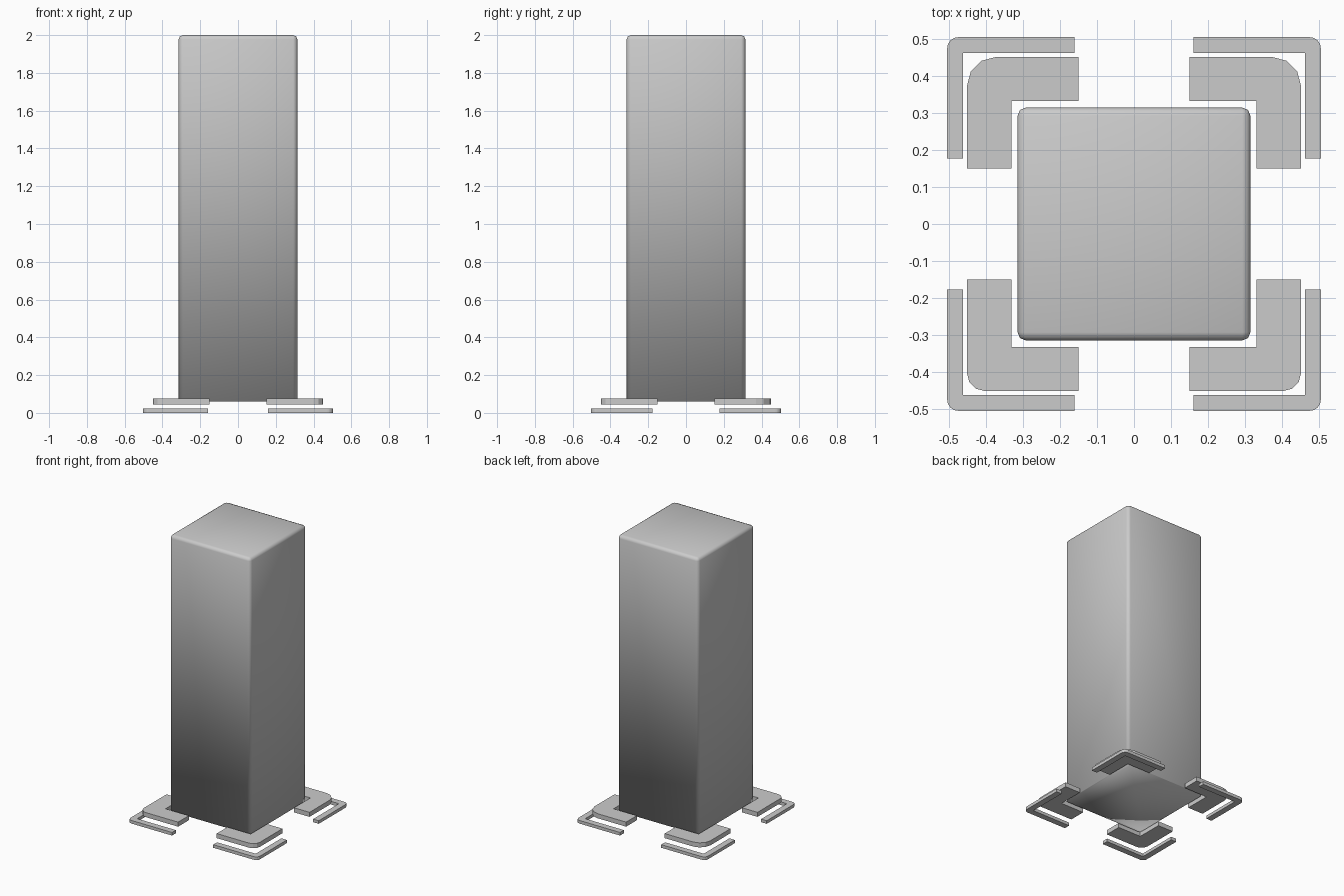
import bpy, bmesh, math

if "Cube" in bpy.data.objects:
    bpy.data.objects.remove(bpy.data.objects["Cube"])

grey = bpy.data.materials.new("plain grey")
grey.diffuse_color = (0.6, 0.6, 0.6, 1)
grey.use_nodes = True
grey.node_tree.nodes["Principled BSDF"].inputs["Base Color"].default_value = grey.diffuse_color


def add_object(name, bm):
    bmesh.ops.recalc_face_normals(bm, faces=bm.faces)
    mesh = bpy.data.meshes.new(name)
    bm.to_mesh(mesh)
    bm.free()
    mesh.materials.append(grey)
    obj = bpy.data.objects.new(name, mesh)
    bpy.context.collection.objects.link(obj)
    return obj


def corner_plate(name, sx, sy, outer, inner, ends, radius, z0, z1, steps):
    """L-shaped plate with a rounded outer corner, mirrored by sx and sy."""
    ox, oy = outer
    ix, iy = inner
    ex, ey = ends
    pts = [(ex, iy), (ix, iy), (ix, ey), (ox, ey)]
    for i in range(steps + 1):
        a = i / steps * math.pi / 2
        pts.append((ox - radius + radius * math.cos(a),
                    oy - radius + radius * math.sin(a)))
    pts.append((ex, oy))
    bm = bmesh.new()
    face = bm.faces.new([bm.verts.new((sx * x, sy * y, z0)) for x, y in pts])
    ext = bmesh.ops.extrude_face_region(bm, geom=[face], use_keep_orig=True)
    for v in ext["geom"]:
        if isinstance(v, bmesh.types.BMVert):
            v.co.z = z1
    return add_object(name, bm)


# Tall column: rounded top and upright edges, sharp bottom rim
bm = bmesh.new()
bmesh.ops.create_cube(bm, size=1)
for v in bm.verts:
    v.co = (v.co.x * 0.628, v.co.y * 0.628, 2.0 if v.co.z > 0 else 0.06)
edges = [e for e in bm.edges if max(v.co.z for v in e.verts) > 1]
bmesh.ops.bevel(bm, geom=edges, offset=0.022, segments=2, profile=0.5,
                affect='EDGES')
for f in bm.faces:
    f.smooth = True
add_object("column", bm)

# Four pairs of corner plates: thick inner foot and thin outer floor trim
for sx, side in ((-1, "left"), (1, "right")):
    for sy, end in ((-1, "front"), (1, "back")):
        back = sy > 0
        corner_plate(f"foot_{end}_{side}", sx, sy, (0.451, 0.451),
                     (0.331, 0.332), (0.15, 0.15),
                     0.08 if back else 0.05, 0.045, 0.077, 3)
        corner_plate(f"floor_trim_{end}_{side}", sx, sy, (0.504, 0.504),
                     (0.461, 0.461), (0.16, 0.177), 0.03, 0.0, 0.022, 4)
